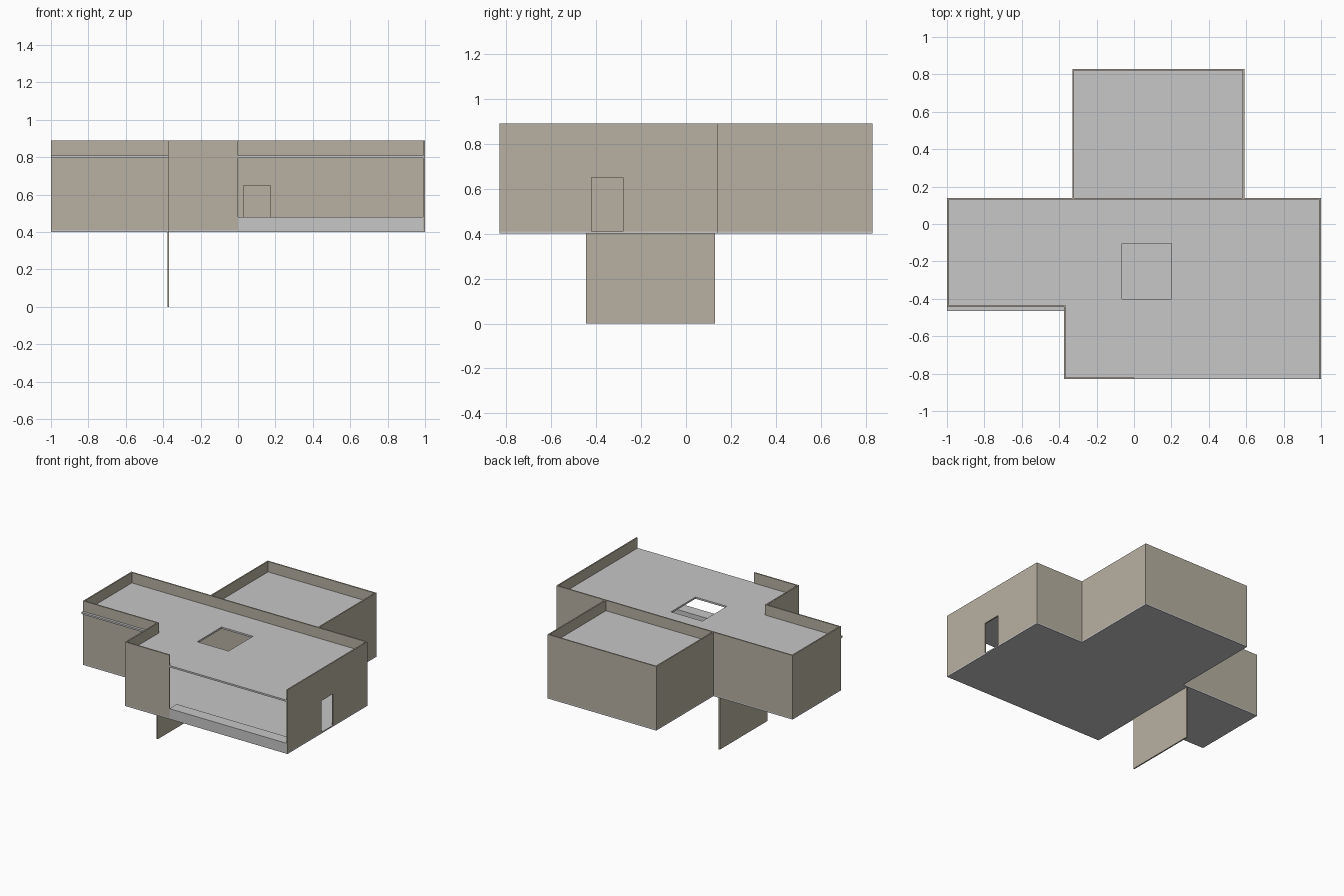
import bpy, bmesh

if "Cube" in bpy.data.objects:
    bpy.data.objects.remove(bpy.data.objects["Cube"])

T = 0.01                                   # wall and slab thickness
X0, X1, X2 = -1.0, -0.375, 1.0             # wing left, main block left, right side
Y0, Y1, Y2, Y3 = -0.83, -0.445, 0.14, 0.83 # front, wing front, rear of main, rear annex
BX0, BX1 = -0.33, 0.59                     # rear annex sides
ZB, ZF, ZT = 0.40, 0.41, 0.89              # slab bottom, floor level, parapet top
ZR0, ZR1 = 0.797, 0.81                     # roof slab


def material(name, rgb):
    m = bpy.data.materials.new(name)
    m.diffuse_color = (*rgb, 1)
    m.use_nodes = True
    m.node_tree.nodes["Principled BSDF"].inputs["Base Color"].default_value = m.diffuse_color
    return m


beige = material("beige_wall", (0.48, 0.44, 0.36))
grey = material("light_grey_slab", (0.57, 0.57, 0.57))


def prism(name, outline, z0, z1, mat):
    """Extrude a flat outline between two heights."""
    bm = bmesh.new()
    face = bm.faces.new([bm.verts.new((x, y, z0)) for x, y in outline])
    ext = bmesh.ops.extrude_face_region(bm, geom=[face])
    verts = [g for g in ext["geom"] if isinstance(g, bmesh.types.BMVert)]
    bmesh.ops.translate(bm, verts=verts, vec=(0, 0, z1 - z0))
    bmesh.ops.recalc_face_normals(bm, faces=bm.faces)
    mesh = bpy.data.meshes.new(name)
    bm.to_mesh(mesh)
    bm.free()
    ob = bpy.data.objects.new(name, mesh)
    bpy.context.collection.objects.link(ob)
    mesh.materials.append(mat)
    return ob


def box(name, x0, x1, y0, y1, z0, z1, mat):
    return prism(name, [(x0, y0), (x1, y0), (x1, y1), (x0, y1)], z0, z1, mat)


def wall(name, x0, x1, y0, y1):
    return box(name, x0, x1, y0, y1, ZF, ZT, beige)


def cut(ob, *bounds):
    """Cut a box-shaped opening and discard the cutter."""
    cutter = box("cutter", *bounds, ob.data.materials[0])
    cutter.hide_render = True
    mod = ob.modifiers.new("opening", "BOOLEAN")
    mod.operation, mod.solver, mod.object = "DIFFERENCE", "EXACT", cutter
    bpy.context.view_layer.objects.active = ob
    bpy.ops.object.modifier_apply(modifier=mod.name)
    bpy.data.objects.remove(cutter)


# floors
prism("main_floor", [(X0, Y1), (X1, Y1), (X1, Y0), (X2, Y0), (X2, Y2), (X0, Y2)], ZB, ZF, grey)
box("rear_floor", BX0, BX1, Y2, Y3, ZB, ZF, grey)

# roofs, the main one with a skylight opening
roof = prism("main_roof", [(X0 + T, Y1 + T), (X1 + T, Y1 + T), (X1 + T, Y0 + T), (0, Y0 + T),
                           (0, Y0), (X2 - T, Y0), (X2 - T, Y2 - T), (X0 + T, Y2 - T)],
             ZR0, ZR1, grey)
cut(roof, -0.065, 0.2, -0.4, -0.105, 0.7, 0.9)
box("rear_roof", BX0 + T, BX1 - T, Y2, Y3 - T, ZR0, ZR1, grey)
box("wing_roof_ledge", X0, X1, Y1 - 0.02, Y1, ZR0, ZR1, grey)

# main block and wing walls
wall("wing_left_wall", X0, X0 + T, Y1, Y2)
wall("wing_front_wall", X0 + T, X1 + T, Y1, Y1 + T)
wall("main_left_wall", X1, X1 + T, Y0, Y1)
wall("main_front_wall", X1 + T, 0, Y0, Y0 + T)
right = wall("main_right_wall", X2 - T, X2, Y0, Y2)
cut(right, 0.9, 1.1, -0.42, -0.28, ZF - 0.005, 0.65)
back = wall("main_back_wall", X0 + T, X2 - T, Y2 - T, Y2)
cut(back, 0.03, 0.175, 0.05, 0.2, ZF - 0.005, 0.65)

# rear annex walls
wall("rear_left_wall", BX0, BX0 + T, Y2, Y3)
wall("rear_right_wall", BX1 - T, BX1, Y2, Y3)
wall("rear_back_wall", BX0 + T, BX1 - T, Y3 - T, Y3)

# low sill along the open front
box("front_sill", 0, X2 - T, Y0, Y0 + 0.09, ZF, 0.48, grey)

# supporting wall below the wing
box("support_wall", X1 - 0.003, X1 + T - 0.003, Y1, Y2 - T, 0, ZB, beige)
